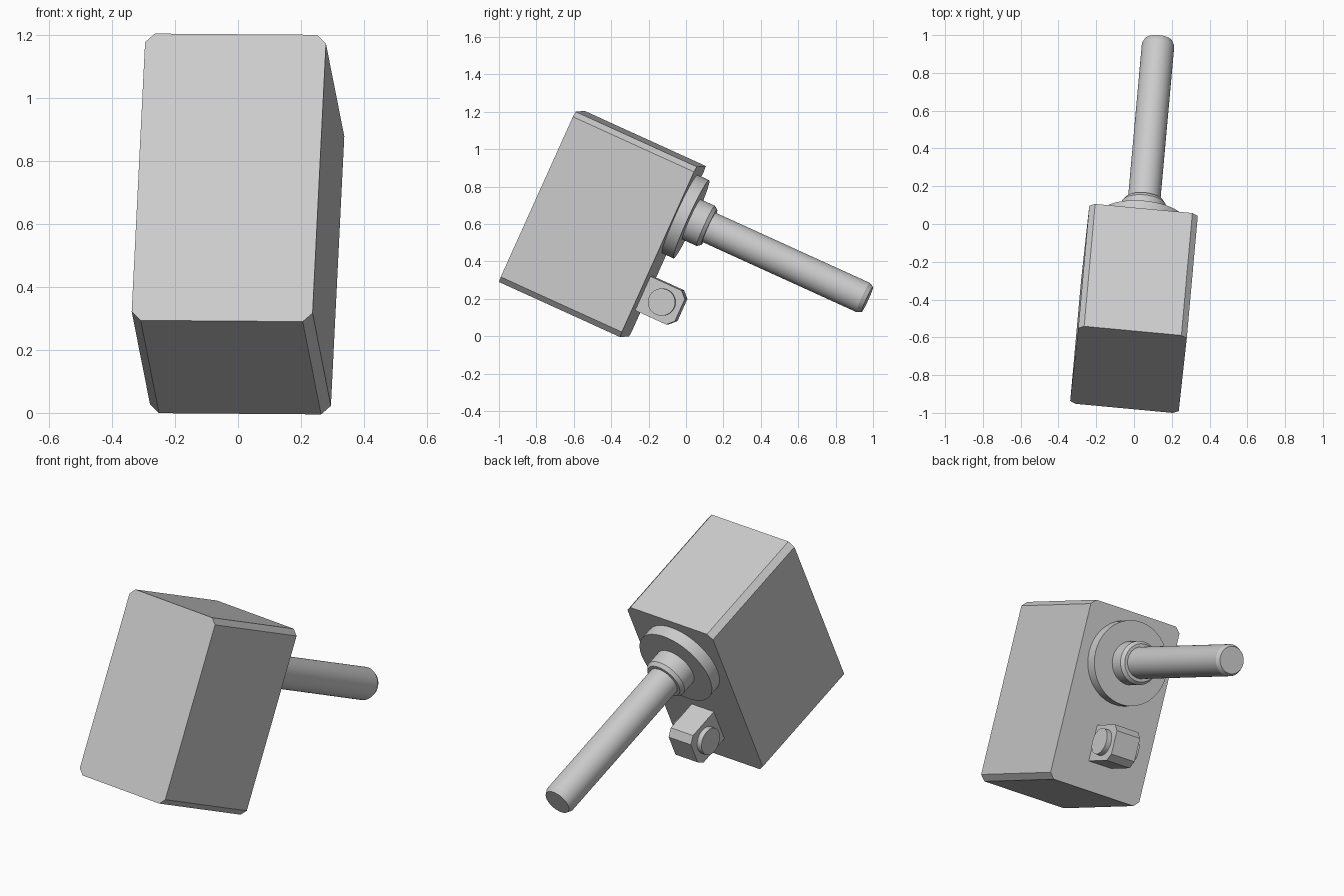
import bpy, bmesh, math
from mathutils import Matrix, Vector

cube = bpy.data.objects.get("Cube")
if cube:
    bpy.data.objects.remove(cube, do_unlink=True)

grey = bpy.data.materials.new("plain grey")
grey.use_nodes = True
COLOUR = (0.6, 0.6, 0.6, 1)
grey.diffuse_color = COLOUR
grey.node_tree.nodes["Principled BSDF"].inputs["Base Color"].default_value = COLOUR

# Tilted frame: x across the case, y along the shaft, z up the case
along = Vector((0.09, 1, -0.455)).normalized()
across = Vector((1, -0.088, -0.01))
across = (across - along * across.dot(along)).normalized()
up = across.cross(along)
FRAME = Matrix((across, along, up)).transposed().to_4x4()
FRAME.translation = (0, -0.447, 0.6)


def finish(name, bm, smooth=False):
    bmesh.ops.recalc_face_normals(bm, faces=bm.faces)
    bm.transform(FRAME)
    mesh = bpy.data.meshes.new(name)
    bm.to_mesh(mesh)
    bm.free()
    mesh.materials.append(grey)
    obj = bpy.data.objects.new(name, mesh)
    bpy.context.collection.objects.link(obj)
    if smooth:
        bpy.ops.object.select_all(action="DESELECT")
        obj.select_set(True)
        bpy.context.view_layer.objects.active = obj
        bpy.ops.object.shade_smooth_by_angle(angle=math.radians(25))


def chamfered_block(name, size, centre, chamfer, is_cut):
    """Box with a flat bevel on the edges chosen by is_cut(midpoint, direction)."""
    bm = bmesh.new()
    bmesh.ops.create_cube(bm, size=1)
    picked = []
    for e in bm.edges:
        a, b = (v.co for v in e.verts)
        if is_cut((a + b) / 2, b - a):
            picked.append(e)
    bm.transform(Matrix.Translation(centre) @ Matrix.Diagonal((*size, 1)))
    bmesh.ops.bevel(bm, geom=picked, offset=chamfer, segments=1, affect="EDGES")
    finish(name, bm)


def lathe(name, profile, height, sides=48):
    """Turn (radius, y) points around the shaft axis."""
    bm = bmesh.new()
    verts = [bm.verts.new((r, y, height)) for r, y in profile]
    edges = [bm.edges.new(pair) for pair in zip(verts, verts[1:])]
    bmesh.ops.spin(bm, geom=verts + edges, cent=(0, 0, height), axis=(0, 1, 0),
                   angle=math.tau, steps=sides)
    bmesh.ops.remove_doubles(bm, verts=bm.verts, dist=0.0001)
    finish(name, bm, smooth=True)


BACK = 0.357      # rear face of the case
SHAFT_Z = 0.22    # shaft height above the case centre

# Case with its four lengthwise edges cut
chamfered_block("case", (0.577, 2 * BACK, 1.0), (0, 0, 0), 0.03,
                lambda mid, d: abs(d.y) > 0.5)

# Turned parts on the rear face
lathe("flange", [(0, BACK - 0.02), (0.23, BACK - 0.02), (0.23, 0.425), (0, 0.425)], SHAFT_Z)
lathe("collar", [(0, 0.4), (0.118, 0.4), (0.118, 0.51), (0.103, 0.53), (0, 0.53)], SHAFT_Z)
lathe("shaft", [(0, 0.5), (0.086, 0.5), (0.086, 1.437), (0.074, 1.462), (0, 1.462)], SHAFT_Z)

# Lug with its two outer edges cut
LUG_Z = -0.245
chamfered_block("lug", (0.15, 0.238, 0.2), (0, 0.456, LUG_Z), 0.035,
                lambda mid, d: abs(d.x) > 0.5 and mid.y > 0)

# Cross pin through the lug
bm = bmesh.new()
bmesh.ops.create_cone(bm, cap_ends=True, segments=32, radius1=0.073, radius2=0.073, depth=0.21,
                      matrix=Matrix.Translation((0, 0.47, LUG_Z)) @ Matrix.Rotation(math.pi / 2, 4, "Y"))
finish("cross_pin", bm, smooth=True)
